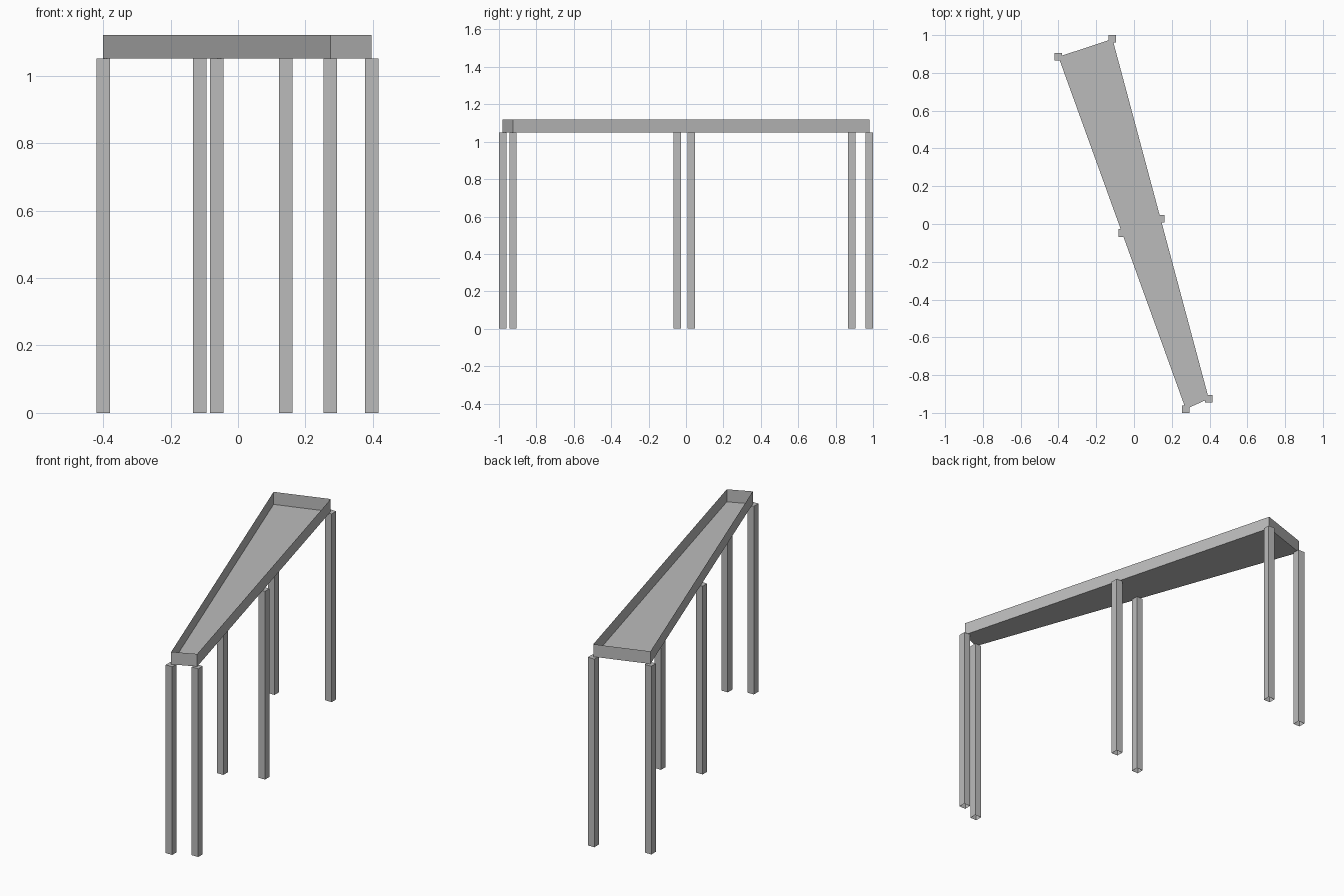
import bpy
import bmesh
from mathutils import Vector

FLOOR_Z, RIM_Z, LEG_W = 1.05, 1.12, 0.04

cube = bpy.data.objects.get("Cube")
if cube:
    bpy.data.objects.remove(cube, do_unlink=True)

grey = bpy.data.materials.new("plain grey")
grey.use_nodes = True
grey.diffuse_color = (0.5, 0.5, 0.5, 1)
grey.node_tree.nodes["Principled BSDF"].inputs["Base Color"].default_value = (0.5, 0.5, 0.5, 1)


def open_box(name, outline, cap_z, rim_z):
    """Thin sheet over the outline at cap_z, with walls running to an open rim at rim_z."""
    bm = bmesh.new()
    cap = [bm.verts.new((p.x, p.y, cap_z)) for p in outline]
    rim = [bm.verts.new((p.x, p.y, rim_z)) for p in outline]
    bm.faces.new(cap)
    for i in range(len(cap)):
        j = (i + 1) % len(cap)
        bm.faces.new((cap[i], cap[j], rim[j], rim[i]))
    bmesh.ops.recalc_face_normals(bm, faces=bm.faces)
    mesh = bpy.data.meshes.new(name)
    bm.to_mesh(mesh)
    bm.free()
    mesh.materials.append(grey)
    obj = bpy.data.objects.new(name, mesh)
    bpy.context.collection.objects.link(obj)


# Tapered tray: floor with a thin upright rim
front_right = Vector((0.274, -0.98))
front_left = Vector((0.396, -0.925))
back_left = Vector((-0.114, 0.98))
back_right = Vector((-0.4, 0.885))
open_box("tray", [front_right, front_left, back_left, back_right], FLOOR_Z, RIM_Z)

# Square hollow legs at the corners and halfway along the long sides
legs = {
    "front_right_leg": front_right,
    "front_left_leg": front_left,
    "middle_right_leg": (front_right + back_right) / 2,
    "middle_left_leg": (front_left + back_left) / 2,
    "back_right_leg": back_right,
    "back_left_leg": back_left,
}
h = LEG_W / 2
for name, centre in legs.items():
    square = [centre + Vector(c) for c in ((-h, -h), (h, -h), (h, h), (-h, h))]
    open_box(name, square, FLOOR_Z, 0)
